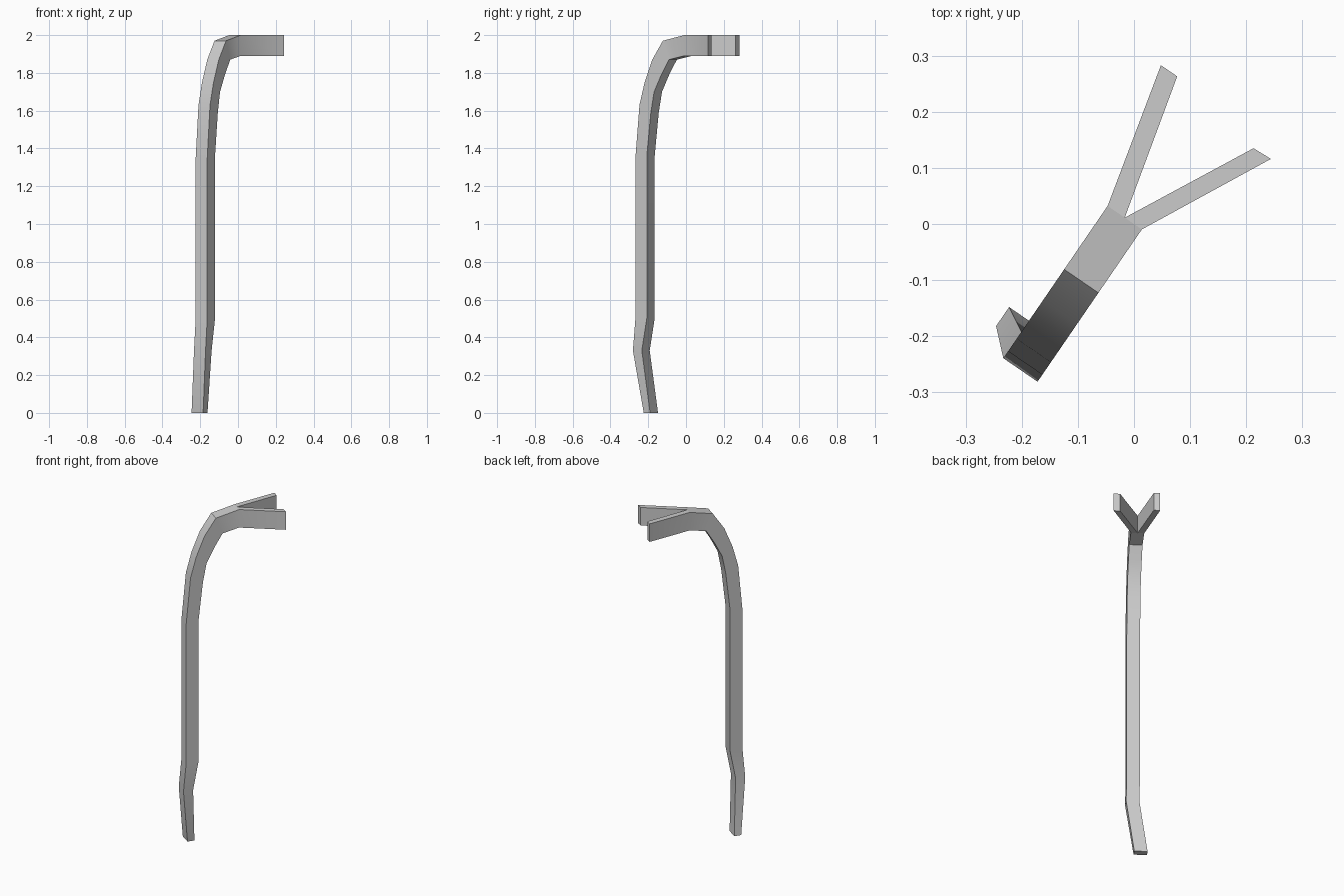
import bpy, bmesh
from mathutils import Vector

if "Cube" in bpy.data.objects:
    bpy.data.objects.remove(bpy.data.objects["Cube"])

# The bar bends in a vertical plane turned about z: U points along the fork, V across
U = Vector((0.565, 0.825, 0))
V = Vector((0.825, -0.565, 0))
HALF = 0.037

# Stations from foot to fork: outer (u, z), inner (u, z), sideways centre v
STATIONS = [
    ((-0.289, 0.00), (-0.248, 0.00), -0.063),
    ((-0.329, 0.33), (-0.272, 0.33), -0.020),
    ((-0.314, 0.49), (-0.240, 0.50), -0.020),
    ((-0.314, 1.34), (-0.240, 1.36), -0.020),
    ((-0.287, 1.63), (-0.214, 1.59), -0.020),
    ((-0.254, 1.75), (-0.193, 1.70), -0.020),
    ((-0.205, 1.87), (-0.147, 1.79), -0.020),
    ((-0.137, 1.97), (-0.098, 1.87), -0.020),
    ((0.000, 2.00), (0.000, 1.89), -0.020),
]

bm = bmesh.new()


def vert(u, v, z):
    return bm.verts.new(U * u + V * v + Vector((0, 0, z)))


def bridge(a, b):
    n = len(a)
    for i in range(n):
        j = (i + 1) % n
        bm.faces.new((a[i], a[j], b[j], b[i]))


# Curved bar
rings = []
for (uo, zo), (ui, zi), v in STATIONS:
    rings.append([vert(uo, v - HALF, zo), vert(uo, v + HALF, zo),
                  vert(ui, v + HALF, zi), vert(ui, v - HALF, zi)])
bm.faces.new(rings[0])
for a, b in zip(rings, rings[1:]):
    bridge(a, b)

# Two flat prongs splitting from the middle of the bar end
top_l, top_r, bot_r, bot_l = rings[-1]
mid_top, mid_bot = vert(0, -0.020, 2.0), vert(0, -0.020, 1.89)


def prong(base, p, q):
    tip = [bm.verts.new((*xy, z)) for xy, z in ((p, 2), (q, 2), (q, 1.89), (p, 1.89))]
    bridge(base, tip)
    bm.faces.new(tip)


prong([top_l, mid_top, mid_bot, bot_l], (0.048, 0.283), (0.077, 0.263))
prong([mid_top, top_r, bot_r, mid_bot], (0.213, 0.135), (0.244, 0.116))

# Close the tiny gaps where the bar end meets the split edge
bm.faces.new((top_l, top_r, mid_top))
bm.faces.new((bot_r, bot_l, mid_bot))

bmesh.ops.recalc_face_normals(bm, faces=bm.faces)
mesh = bpy.data.meshes.new("forked_bar")
bm.to_mesh(mesh)
bm.free()
obj = bpy.data.objects.new("forked_bar", mesh)
bpy.context.collection.objects.link(obj)

bpy.context.view_layer.objects.active = obj
obj.select_set(True)
bpy.ops.object.shade_smooth_by_angle(angle=0.52)
